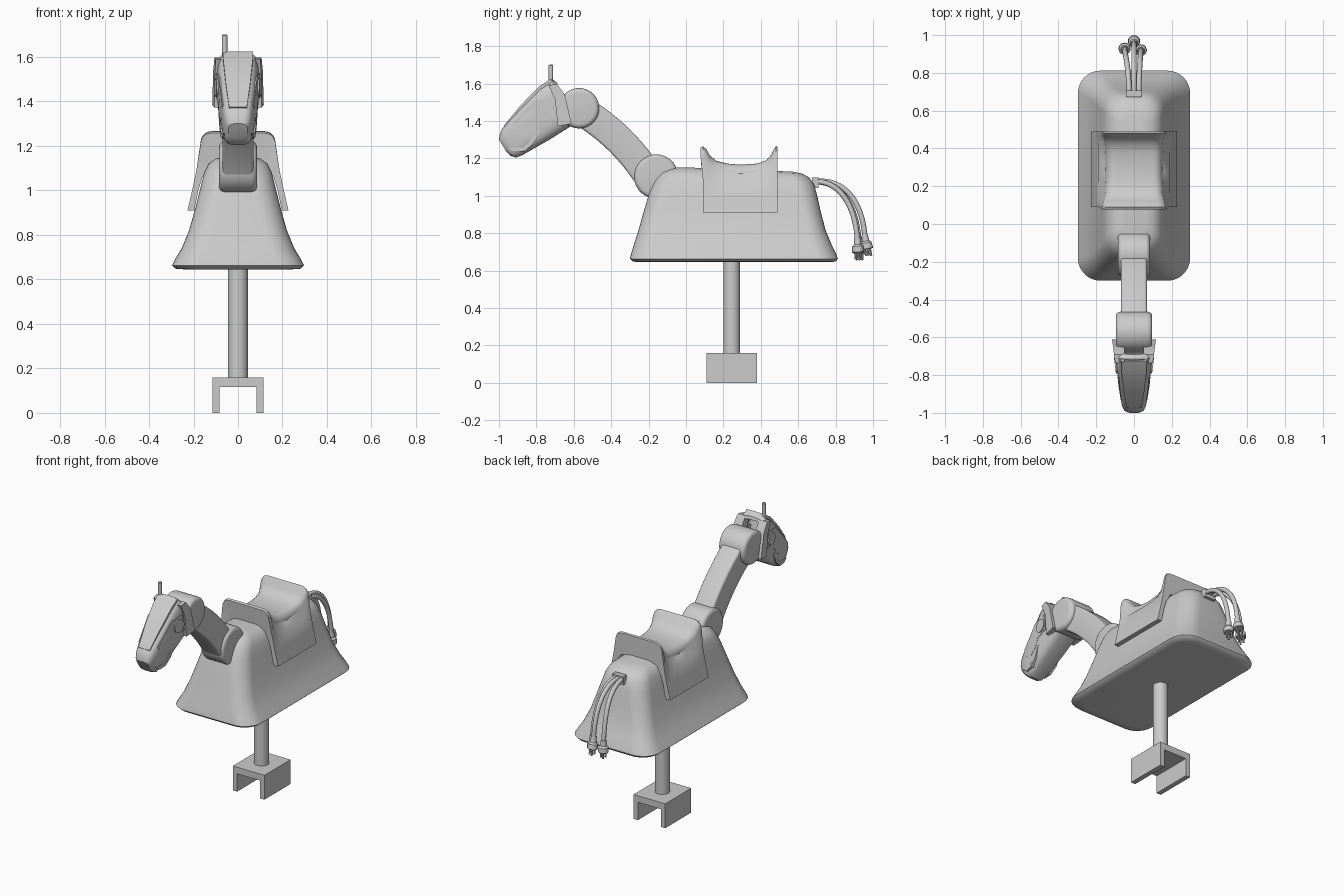
import bpy, bmesh, math
from mathutils import Vector

if "Cube" in bpy.data.objects:
    bpy.data.objects.remove(bpy.data.objects["Cube"])


def finish(name, bm, angle=35):
    bmesh.ops.recalc_face_normals(bm, faces=bm.faces)
    me = bpy.data.meshes.new(name)
    bm.to_mesh(me)
    bm.free()
    ob = bpy.data.objects.new(name, me)
    bpy.context.collection.objects.link(ob)
    bpy.ops.object.select_all(action='DESELECT')
    ob.select_set(True)
    bpy.context.view_layer.objects.active = ob
    bpy.ops.object.shade_smooth_by_angle(angle=math.radians(angle))
    return ob


def loft(name, rings, caps=True, angle=35, bm=None):
    own = bm is None
    bm = bm or bmesh.new()
    vs = [[bm.verts.new(p) for p in r] for r in rings]
    n = len(vs[0])
    for a, b in zip(vs, vs[1:]):
        for i in range(n):
            j = (i + 1) % n
            bm.faces.new((a[i], a[j], b[j], b[i]))
    if caps:
        bm.faces.new(vs[0])
        bm.faces.new(vs[-1])
    if own:
        return finish(name, bm, angle)


def round_rect(hx, hy, r, seg=8):
    pts = []
    for k, (sx, sy) in enumerate(((1, 1), (-1, 1), (-1, -1), (1, -1))):
        for i in range(seg + 1):
            a = math.pi / 2 * (k + i / seg)
            pts.append((sx * (hx - r) + r * math.cos(a), sy * (hy - r) + r * math.sin(a)))
    return pts


def circle(c, d, r, n=20):
    q = Vector(d).to_track_quat('Z', 'Y')
    return [Vector(c) + q @ Vector((r * math.cos(t * math.tau / n), r * math.sin(t * math.tau / n), 0))
            for t in range(n)]


def lathe(name, c, d, profile, n=32, bm=None):
    d = Vector(d).normalized()
    return loft(name, [circle(Vector(c) + d * h, d, r, n) for h, r in profile], bm=bm)


# Clamp base and pole
u = [(-.115, 0), (-.083, 0), (-.083, .117), (.083, .117), (.083, 0), (.115, 0), (.115, .16), (-.115, .16)]
loft("clamp_base", [[(x, y, z) for x, z in u] for y in (.11, .38)])
lathe("pole", (0, .245, 0), (0, 0, 1), [(.15, .045), (.7, .045)])

# Flared body shell: z, half width, front y, back y, corner radius
rings = []
for z, hw, y0, y1, r in ((.645, .24, -.24, .76, .1), (.648, .28, -.285, .8, .11), (.663, .297, -.3, .812, .12),
                         (.69, .283, -.294, .803, .12), (.74, .253, -.278, .778, .11), (.82, .22, -.253, .745, .1),
                         (.92, .192, -.225, .72, .1), (1.02, .167, -.195, .70, .1), (1.08, .152, -.17, .685, .1),
                         (1.12, .132, -.14, .66, .09), (1.143, .10, -.10, .62, .07), (1.152, .06, -.05, .57, .04)):
    tilt = .04 * max(0, (z - .9) / .25)
    rings.append([(x, y + (y0 + y1) / 2, z - tilt * max(0, y + (y0 + y1) / 2))
                  for x, y in round_rect(hw, (y1 - y0) / 2, r)])
loft("body", rings, angle=50)


# Saddle draped over the body, with raised front and back
def arch(side, hw, top, r):
    half = list(side)
    for i in range(7):
        a = math.pi / 2 * i / 6
        half.append((hw - r + r * math.cos(a), top - r + r * math.sin(a)))
    return half + [(-x, z) for x, z in reversed(half)]


inner = arch([(.197, .91), (.178, 1.0), (.16, 1.06)], .14, 1.12, .03)
rings = []
for y, top, hw, lean in ((.09, 1.257, .168, -.012), (.098, 1.264, .168, -.008), (.108, 1.25, .166, 0),
                         (.125, 1.22, .161, 0), (.16, 1.187, .155, 0), (.22, 1.172, .152, 0),
                         (.29, 1.166, .15, 0), (.38, 1.172, .152, 0), (.43, 1.19, .155, 0),
                         (.457, 1.222, .161, 0), (.47, 1.25, .166, 0), (.482, 1.266, .168, 0),
                         (.49, 1.26, .168, 0)):
    outer = arch([(.227, .91), (.206, 1.0), (.187, 1.09)], hw, top, .048)
    rings.append([(x, y + (lean if z > 1.18 else 0), z) for x, z in outer]
                 + [(x, y, z) for x, z in reversed(inner)])
bm = bmesh.new()
loft("", rings, caps=False, bm=bm)
bm.verts.ensure_lookup_table()
n = len(rings[0])
for base in (0, n * (len(rings) - 1)):
    for i in range(n // 2 - 1):
        bm.faces.new([bm.verts[base + k] for k in (i, i + 1, n - 2 - i, n - 1 - i)])
finish("saddle", bm, 40)


# Neck joints: thick rounded discs across the neck
def joint(name, y, z, r, hw, b=.025):
    prof = [(-hw, r - b)]
    for i in range(1, 6):
        a = math.pi / 2 * i / 5
        prof.append((-hw + b - b * math.cos(a), r - b + b * math.sin(a)))
    prof += [(-h, q) for h, q in reversed(prof)]
    lathe(name, (0, y, z), (1, 0, 0), prof, 40)


joint("lower_neck_joint", -.16, 1.103, .118, .085)
joint("upper_neck_joint", -.572, 1.468, .108, .096)

# Curved neck bar
rings = []
p0, p1, p2 = Vector((0, -.56, 1.455)), Vector((0, -.335, 1.32)), Vector((0, -.19, 1.09))
for i in range(13):
    t = i / 12
    c = p0 * (1 - t) ** 2 + p1 * 2 * t * (1 - t) + p2 * t * t
    d = ((p1 - p0) * (1 - t) + (p2 - p1) * t).normalized()
    up = Vector((0, -d.z, d.y))
    rings.append([c + Vector((x, 0, 0)) + up * h for x, h in round_rect(.069, .08, .014, 3)])
loft("neck", rings)


# Head shell, open and recessed at the back
def section(ty, tz, by, bz, hw, s=1.0, n=36):
    top, bot = Vector((0, ty, tz)), Vector((0, by, bz))
    c, h = (top + bot) / 2, (top - bot) / 2
    out = []
    for i in range(n):
        a = math.tau * i / n
        ca, sa = math.cos(a), math.sin(a)
        out.append(c + s * (Vector((math.copysign(abs(ca) ** .55, ca) * hw, 0, 0))
                            + h * math.copysign(abs(sa) ** .55, sa)))
    return out


loft("head", [section(-.76, 1.58, -.70, 1.33, .09, .82), section(-.69, 1.6, -.61, 1.38, .092, .86),
              section(-.69, 1.604, -.61, 1.376, .094), section(-.716, 1.625, -.65, 1.35, .095),
              section(-.783, 1.58, -.73, 1.30, .092), section(-.88, 1.478, -.80, 1.26, .083),
              section(-.95, 1.40, -.87, 1.22, .072), section(-.985, 1.355, -.908, 1.204, .064),
              section(-.996, 1.325, -.935, 1.212, .056), section(-1.0, 1.3, -.96, 1.235, .042)])


# Raised side plates on the head, both sides
def plates(name, pts, lift=0.0):
    bm = bmesh.new()
    for s in (-1, 1):
        loft("", [[(s * .05, y, z) for y, z in pts],
                  [(s * (.107 + .13 * (y + .65) + lift), y, z) for y, z in pts]], bm=bm)
    finish(name, bm, 25)


plates("rear_head_plates", [(-.735, 1.59), (-.69, 1.598), (-.648, 1.54), (-.612, 1.385),
                            (-.685, 1.372), (-.70, 1.515)], .004)
plates("cheek_plates", [(-.93, 1.385), (-.81, 1.51), (-.715, 1.526), (-.70, 1.42), (-.783, 1.395),
                        (-.81, 1.345), (-.86, 1.31), (-.905, 1.33)])
plates("jaw_plates", [(-.95, 1.255), (-.87, 1.258), (-.835, 1.29), (-.805, 1.355), (-.78, 1.35),
                      (-.815, 1.28), (-.86, 1.24), (-.91, 1.232)], -.002)
plates("eyes", [(-.75 + .042 * math.cos(i * math.tau / 24), 1.462 + .042 * math.sin(i * math.tau / 24))
                for i in range(24)], .007)

# Forehead strip and single antenna
loft("forehead_strip", [[(-w, y, z), (w, y, z), (w, y + .03, z - .03), (-w, y + .03, z - .03)]
                        for w, y, z in ((.068, -.725, 1.624), (.066, -.785, 1.584),
                                        (.055, -.884, 1.483), (.04, -.975, 1.374))])
lathe("antenna", (-.06, -.722, 1.57), (0, 0, 1), [(0, .012), (.127, .012), (.131, .008)], 16)

# Tail socket
bm = bmesh.new()
bmesh.ops.create_cube(bm, size=1)
bmesh.ops.scale(bm, vec=(.08, .035, .055), verts=bm.verts)
bmesh.ops.translate(bm, vec=(0, .69, 1.07), verts=bm.verts)
finish("tail_socket", bm)

# Tail: three cables ending in plugs with prongs
for k, (x0, x1, dy, dz) in enumerate(((-.026, -.05, -.012, -.01), (0, 0, .02, .012), (.026, .036, -.02, -.005))):
    p = [Vector((x0, .68, 1.075)), Vector((x0, .84 + dy, 1.09 + dz)),
         Vector((x1, .925 + dy, .95)), Vector((x1, .937 + dy, .765 + dz))]
    bm = bmesh.new()
    rings = []
    for i in range(21):
        t = i / 20
        q = 1 - t
        c = p[0] * q ** 3 + p[1] * 3 * q * q * t + p[2] * 3 * q * t * t + p[3] * t ** 3
        d = (p[1] - p[0]) * q * q + (p[2] - p[1]) * 2 * q * t + (p[3] - p[2]) * t * t
        rings.append(circle(c, d, .014, 12))
    loft("", rings, bm=bm)
    finish("tail_cable_%d" % (k + 1), bm)
    d = Vector((0, .2 if k == 1 else .05, -1)).normalized()
    bm = bmesh.new()
    lathe("", p[3], d, [(-.015, .017), (.02, .02), (.03, .03), (.06, .032), (.064, .029)], 20, bm)
    for a in range(3):
        off = Vector((.016 * math.cos(a * math.tau / 3), .016 * math.sin(a * math.tau / 3), 0))
        lathe("", p[3] + off, d, [(.055, .006), (.1, .006)], 8, bm)
    finish("tail_plug_%d" % (k + 1), bm)
